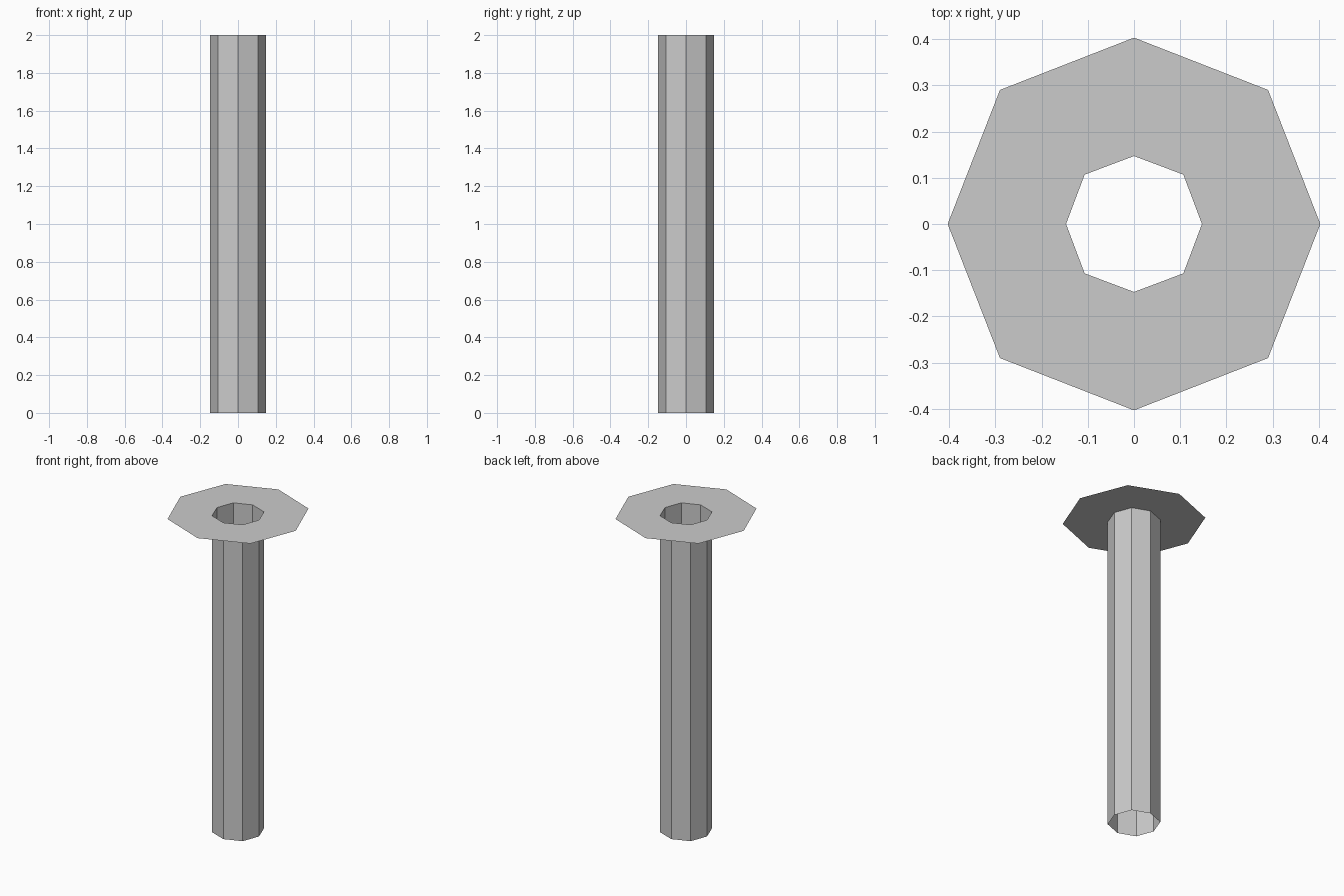
import bpy
from math import cos, sin, pi

if "Cube" in bpy.data.objects:
    bpy.data.objects.remove(bpy.data.objects["Cube"])

SIDES = 8


def ring(axis_r, diag_r, z):
    """Octagon whose axis corners and diagonal corners have slightly different radii."""
    return [((diag_r if i % 2 else axis_r) * cos(2 * pi * i / SIDES),
             (diag_r if i % 2 else axis_r) * sin(2 * pi * i / SIDES), z)
            for i in range(SIDES)]


def band(name, first, second):
    """Open single-walled strip of quads between two rings."""
    faces = [(i, (i + 1) % SIDES, (i + 1) % SIDES + SIDES, i + SIDES)
             for i in range(SIDES)]
    mesh = bpy.data.meshes.new(name)
    mesh.from_pydata(first + second, [], faces)
    obj = bpy.data.objects.new(name, mesh)
    bpy.context.collection.objects.link(obj)
    return obj


bottom = ring(0.147, 0.151, 0.0)
top = ring(0.147, 0.151, 2.0)
rim = ring(0.403, 0.410, 2.0)

# Hollow shaft, open at both ends
band("tube_shaft", bottom, top)

# Flat collar around the top opening, facing up
band("top_flange", rim, top)
